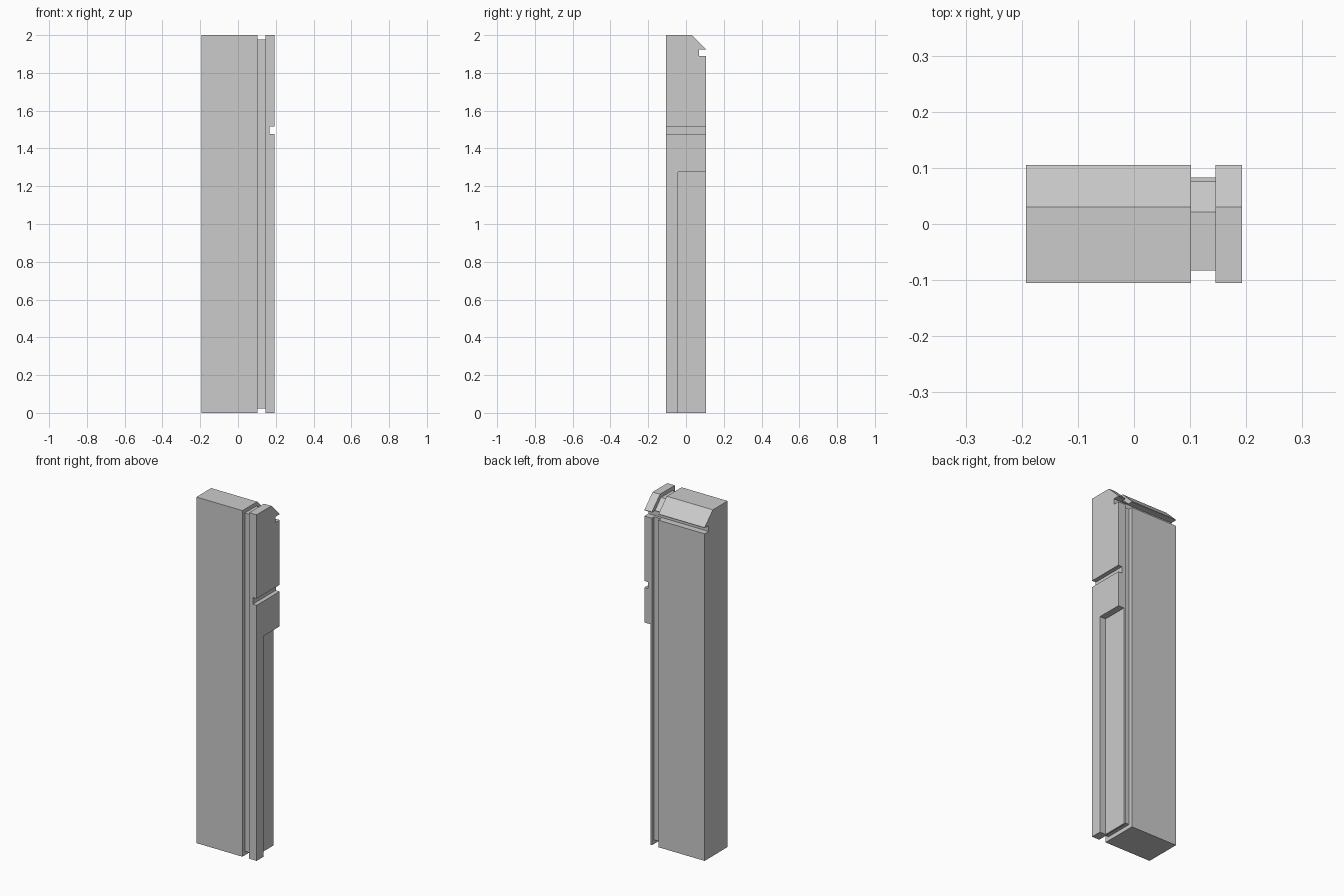
import bpy, bmesh

if "Cube" in bpy.data.objects:
    bpy.data.objects.remove(bpy.data.objects["Cube"])

HALF_W = 0.1925


def loft(name, stations):
    """Closed solid through (x, [(y, z), ...]) sections with equal point counts."""
    bm = bmesh.new()
    rings = [[bm.verts.new((x, y, z)) for y, z in prof] for x, prof in stations]
    n = len(rings[0])
    for a, b in zip(rings, rings[1:]):
        for i in range(n):
            j = (i + 1) % n
            bm.faces.new((a[i], a[j], b[j], b[i]))
    bm.faces.new(rings[0])
    bm.faces.new(rings[-1])
    bmesh.ops.recalc_face_normals(bm, faces=bm.faces)
    mesh = bpy.data.meshes.new(name)
    bm.to_mesh(mesh)
    bm.free()
    obj = bpy.data.objects.new(name, mesh)
    bpy.context.collection.objects.link(obj)
    return obj


def cut_box(target, x, y, z):
    """Subtract a box given as (min, max) ranges."""
    prof = [(y[0], z[0]), (y[1], z[0]), (y[1], z[1]), (y[0], z[1])]
    cutter = loft("cutter", [(x[0], prof), (x[1], prof)])
    cutter.hide_render = True
    mod = target.modifiers.new("cut", 'BOOLEAN')
    mod.operation = 'DIFFERENCE'
    mod.solver = 'EXACT'
    mod.object = cutter
    bpy.context.view_layer.objects.active = target
    bpy.ops.object.modifier_apply(modifier=mod.name)
    bpy.data.objects.remove(cutter, do_unlink=True)


# Side profiles: full block with back chamfer, and the inset groove floor
outer = [(-0.105, 0), (0.105, 0), (0.105, 1.926), (0.03, 2), (-0.105, 2)]
inner = [(-0.083, 0.023), (0.083, 0.023), (0.083, 1.916), (0.021, 1.978), (-0.083, 1.978)]

# Block with the groove running all the way round
block = loft("grooved_block", [
    (-HALF_W, outer), (0.102, outer), (0.102, inner),
    (0.145, inner), (0.145, outer), (HALF_W, outer)])

# Back notch under the chamfer
cut_box(block, (-0.5, 0.5), (0.068, 0.3), (1.89, 1.923))
# Narrow slot across the right side
cut_box(block, (0.168, 0.5), (-0.3, 0.3), (1.477, 1.515))
# Tall recess in the lower right side
cut_box(block, (0.155, 0.5), (-0.042, 0.3), (-0.2, 1.275))
